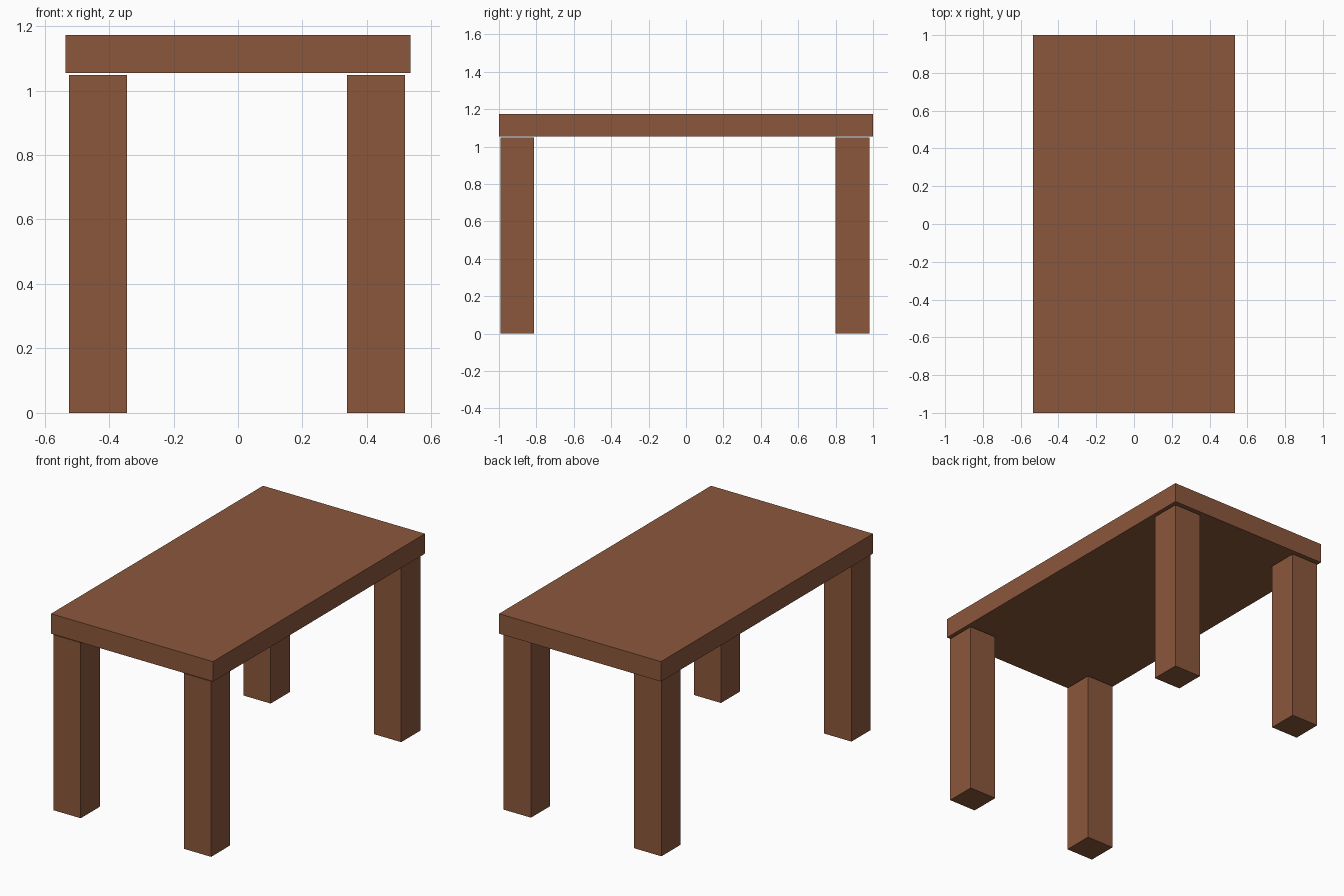
import bpy

if "Cube" in bpy.data.objects:
    bpy.data.objects.remove(bpy.data.objects["Cube"])

wood = bpy.data.materials.new("brown wood")
wood.diffuse_color = (0.262, 0.096, 0.045, 1.0)
wood.use_nodes = True
wood.node_tree.nodes["Principled BSDF"].inputs["Base Color"].default_value = wood.diffuse_color


def box(name, low, high):
    """Axis-aligned box between two corners."""
    centre = [(a + b) / 2 for a, b in zip(low, high)]
    bpy.ops.mesh.primitive_cube_add(size=1, location=centre)
    ob = bpy.context.object
    ob.name = name
    ob.scale = [b - a for a, b in zip(low, high)]
    bpy.ops.object.transform_apply(location=False, rotation=False, scale=True)
    ob.data.materials.append(wood)
    return ob


# Table top, floating just above the legs
box("table_top", (-0.535, -1.0, 1.054), (0.535, 1.0, 1.173))

# Four square legs, set close to the corners
leg = 0.18
for side, x in (("left", -0.524), ("right", 0.338)):
    for end, y in (("front", -0.993), ("back", 0.80)):
        box(f"{end}_{side}_leg", (x, y, 0.0), (x + leg, y + leg, 1.048))
